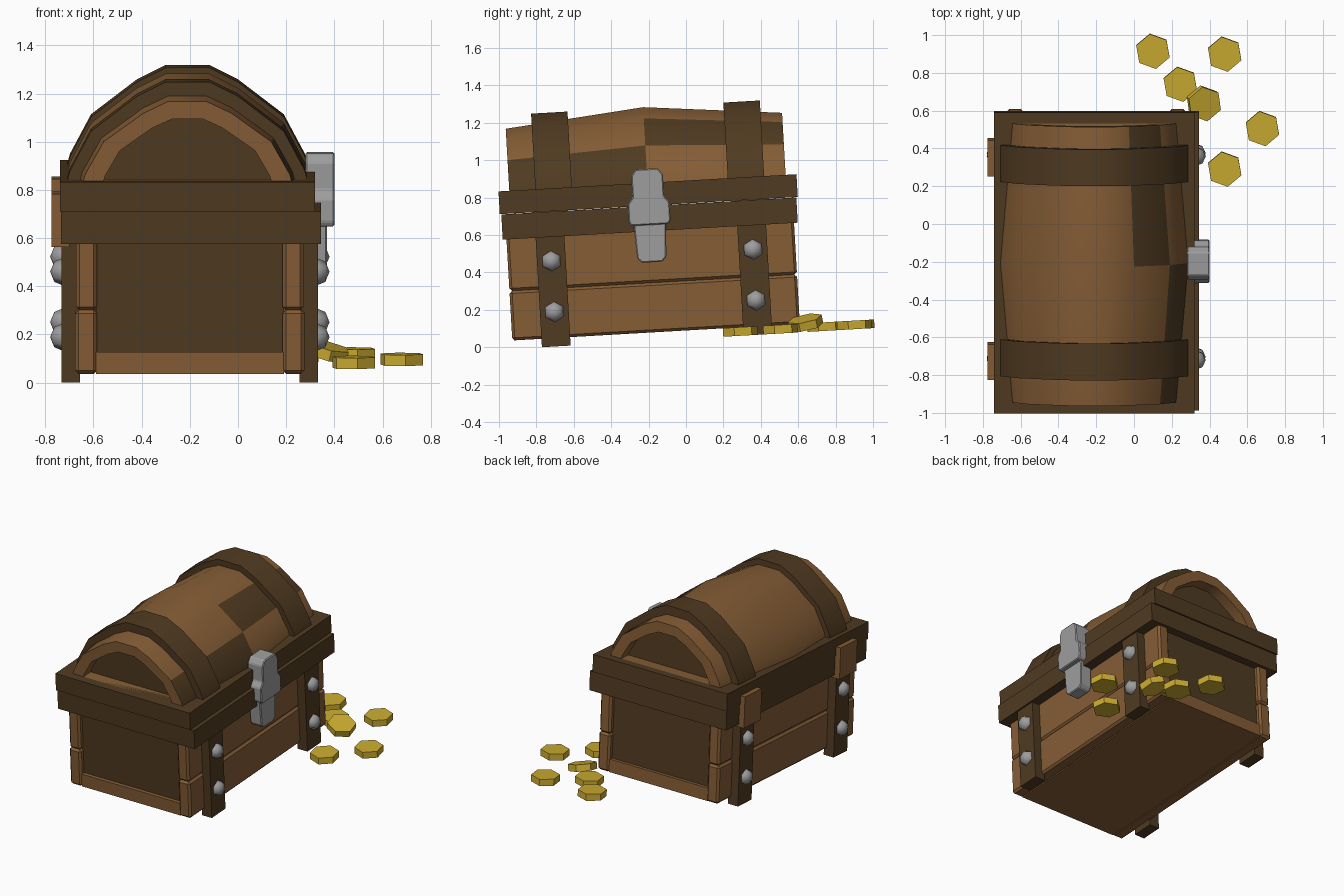
import bpy, bmesh, math
from mathutils import Matrix, Vector

cube = bpy.data.objects.get("Cube")
if cube:
    bpy.data.objects.remove(cube, do_unlink=True)


def material(name, rgb):
    m = bpy.data.materials.new(name)
    m.use_nodes = True
    m.diffuse_color = (*rgb, 1)
    m.node_tree.nodes["Principled BSDF"].inputs["Base Color"].default_value = (*rgb, 1)
    return m


WOOD = material("brown_wood", (0.235, 0.11, 0.036))
DARK = material("dark_wood", (0.08, 0.043, 0.015))
STEEL = material("grey_metal", (0.34, 0.34, 0.34))
GOLD = material("gold", (0.6, 0.41, 0.03))

# The whole model leans back slightly; parts are built upright around the chest
CX = -0.2
TILT = Matrix.Translation((CX, -0.16, 0.08)) @ Matrix.Rotation(math.radians(3.3), 4, "X")


def finish(name, bm, *mats, bevel=0, smooth=False):
    bmesh.ops.recalc_face_normals(bm, faces=bm.faces)
    mesh = bpy.data.meshes.new(name)
    bm.to_mesh(mesh)
    bm.free()
    for m in mats:
        mesh.materials.append(m)
    obj = bpy.data.objects.new(name, mesh)
    bpy.context.collection.objects.link(obj)
    obj.matrix_world = TILT
    if bevel:
        mod = obj.modifiers.new("bevel", "BEVEL")
        mod.width, mod.segments = bevel, 1
    if smooth:
        bpy.ops.object.select_all(action="DESELECT")
        obj.select_set(True)
        bpy.context.view_layer.objects.active = obj
        bpy.ops.object.shade_smooth_by_angle(angle=math.radians(30))
    return obj


def box(name, mat, x, y, z, bevel=0):
    bm = bmesh.new()
    size = Matrix.Diagonal((x[1] - x[0], y[1] - y[0], z[1] - z[0], 1))
    mid = Matrix.Translation((sum(x) / 2, sum(y) / 2, sum(z) / 2))
    bmesh.ops.create_cube(bm, size=1, matrix=mid @ size)
    return finish(name, bm, mat, bevel=bevel)


def loft(rings, closed=True):
    """Skin a list of equal point rings and cap both ends."""
    bm = bmesh.new()
    rows = [[bm.verts.new(p) for p in ring] for ring in rings]
    n = len(rows[0])
    for a, b in zip(rows, rows[1:]):
        for i in range(n if closed else n - 1):
            j = (i + 1) % n
            bm.faces.new((a[i], a[j], b[j], b[i]))
    caps = [bm.faces.new(rows[0]), bm.faces.new(rows[-1])]
    return bm, caps


# Body: two planks per side, bottom board and sunken end panel
for side, s in (("right", 1), ("left", -1)):
    for row, z, out in (("lower", (0, 0.265), 0.476), ("upper", (0.265, 0.56), 0.472)):
        box(f"{side}_{row}_plank", WOOD, sorted((s * 0.385, s * out)), (-0.77, 0.77), z, 0.014)
box("bottom_board", WOOD, (-0.39, 0.39), (-0.76, 0.76), (0, 0.09))
box("end_panels", DARK, (-0.39, 0.39), (-0.735, 0.735), (0.08, 0.56))

# Rim in two layers
box("lower_rim", DARK, (-0.535, 0.545), (-0.79, 0.79), (0.541, 0.676))
box("upper_rim", DARK, (-0.54, 0.52), (-0.798, 0.798), (0.678, 0.8))

# Lid arch cross-section
HALF = [(0.497, 0), (0.488, 0.035), (0.4, 0.2), (0.21, 0.345), (0.09, 0.405)]
ARCH = HALF + [(-x, z) for x, z in reversed(HALF)]


def arch(y, sx, sz):
    return [Vector((-0.01 + x * sx, y, 0.8 + z * sz)) for x, z in ARCH]


# Bulging barrel lid with hollowed ends
bm, caps = loft([arch(-0.66, 0.7, 0.64), arch(-0.74, 0.7, 0.64), arch(-0.74, 0.87, 0.82),
                 arch(0, 1, 1),
                 arch(0.74, 0.87, 0.82), arch(0.74, 0.7, 0.64), arch(0.66, 0.7, 0.64)])
bm.normal_update()
for f in bm.faces:
    c = f.calc_center_median()
    outer = 0.2 < abs(c.y) < 0.6
    upper_patch = outer and c.y > 0 and 0.2 < c.x < 0.38
    lower_patch = outer and c.y < 0 and c.x > 0.38
    if f in caps or upper_patch or lower_patch:
        f.material_index = 1
finish("barrel_lid", bm, WOOD, DARK, smooth=True)

# Lid straps
for name, y0 in (("front", -0.6), ("back", 0.43)):
    bm, _ = loft([arch(y0, 1, 1), arch(y0 + 0.195, 1, 1)])
    finish(f"{name}_lid_strap", bm, DARK, smooth=True)

# Body straps, round studs and hinges
for side, s in (("right", 1), ("left", -1)):
    for end, y in (("front", -0.537), ("back", 0.543)):
        box(f"{side}_{end}_strap", DARK, sorted((s * 0.455, s * 0.533)),
            (y - 0.077, y + 0.077), (-0.045, 0.56))
        for row, z in (("lower", 0.14), ("upper", 0.412)):
            bm = bmesh.new()
            place = Matrix.Translation((s * 0.52, y, z)) @ Matrix.Rotation(math.pi / 2, 4, "Y")
            bmesh.ops.create_uvsphere(bm, u_segments=6, v_segments=4, radius=0.06,
                                      matrix=place @ Matrix.Rotation(math.pi / 2, 4, "Z"))
            stud = finish(f"{side}_{end}_{row}_stud", bm, STEEL)
            for p in stud.data.polygons:
                p.use_smooth = True
for end, y in (("front", -0.53), ("back", 0.55)):
    box(f"{end}_hinge", WOOD, (-0.575, -0.5), (y - 0.095, y + 0.095), (0.52, 0.74))


# Lock: a stepped plate with a hanging tongue
def plate(name, half, x0, x1):
    outline = half + [(-y, z) for y, z in reversed(half)]
    bm, _ = loft([[(x, y, z) for y, z in outline] for x in (x0, x1)])
    finish(name, bm, STEEL, bevel=0.006)


plate("lock_plate", [(0.1, 0.575), (0.112, 0.595), (0.112, 0.69), (0.085, 0.725),
                     (0.085, 0.84), (0.06, 0.875)], 0.48, 0.6)
plate("lock_tongue", [(0.055, 0.375), (0.078, 0.4), (0.087, 0.58)], 0.48, 0.57)

# Scattered six-sided coins
COINS = [(0.1, 0.915), (0.48, 0.9), (0.245, 0.74), (0.68, 0.505), (0.48, 0.29), (0.37, 0.64)]
for i, (x, y) in enumerate(COINS):
    bm = bmesh.new()
    leaning = i == len(COINS) - 1
    place = Matrix.Translation((x - CX, y + 0.16, 0.005 if leaning else -0.022))
    if leaning:
        place = place @ Matrix.Rotation(math.radians(14), 4, "Y") @ Matrix.Rotation(math.radians(8), 4, "X")
    bmesh.ops.create_cone(bm, cap_ends=True, segments=6, radius1=0.094, radius2=0.094,
                          depth=0.046, matrix=place @ Matrix.Rotation(math.radians(10), 4, "Z"))
    finish(f"coin_{i + 1}", bm, GOLD)
